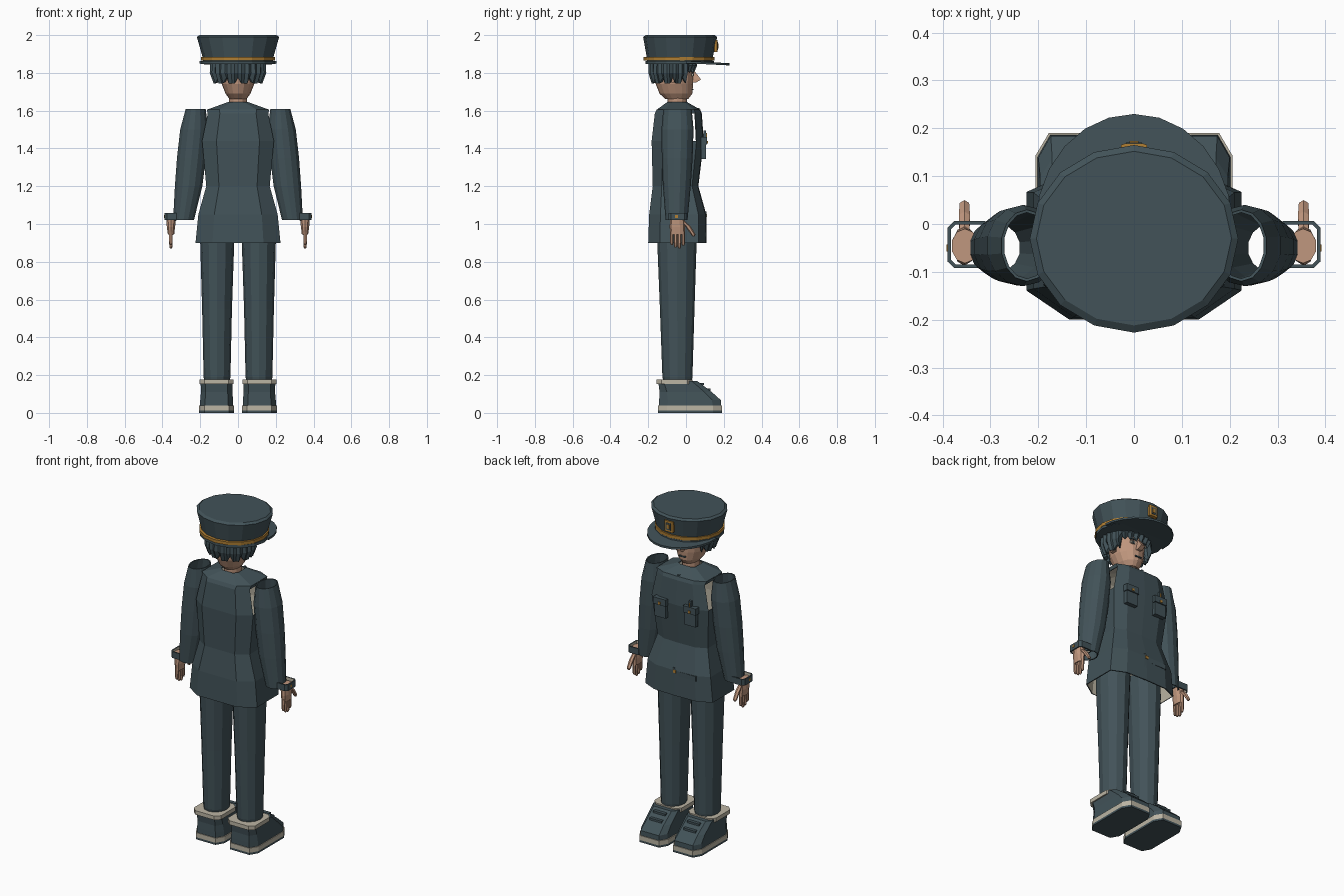
import bpy, bmesh
from math import sin, cos, pi, radians

cube = bpy.data.objects.get("Cube")
if cube:
    bpy.data.objects.remove(cube)


def material(name, rgb):
    m = bpy.data.materials.new(name)
    m.use_nodes = True
    m.diffuse_color = (*rgb, 1)
    m.node_tree.nodes["Principled BSDF"].inputs["Base Color"].default_value = (*rgb, 1)
    return m


SLATE = material("slate cloth", (0.054, 0.085, 0.098))
SKIN = material("skin", (0.53, 0.31, 0.21))
CREAM = material("cream trim", (0.50, 0.46, 0.37))
GOLD = material("gold", (0.45, 0.22, 0.035))

BOX = [(1, 1), (-1, 1), (-1, -1), (1, -1)]
CHAMFER = [(1, .72), (.7, 1), (-.7, 1), (-1, .72), (-1, -.72), (-.7, -1), (.7, -1), (1, -.72)]
COAT = [(1, .75), (.62, 1), (0, 1.03), (-.62, 1), (-1, .75), (-1, -.6), (-.6, -1), (.6, -1), (1, -.6)]


def circle(n):
    return [(sin(2 * pi * i / n), cos(2 * pi * i / n)) for i in range(n)]


def finish(name, bm, *mats):
    bmesh.ops.recalc_face_normals(bm, faces=bm.faces)
    mesh = bpy.data.meshes.new(name)
    bm.to_mesh(mesh)
    bm.free()
    for m in mats:
        mesh.materials.append(m)
    ob = bpy.data.objects.new(name, mesh)
    bpy.context.collection.objects.link(ob)
    return ob


def loft_mesh(sections, shape, bottom=True, top=True, side=1):
    """Stack copies of a unit outline; each section is (z, x0, x1, y0, y1)."""
    bm = bmesh.new()
    rings = []
    for z, x0, x1, y0, y1 in sections:
        rings.append([bm.verts.new((side * ((x0 + x1) + px * (x1 - x0)) / 2,
                                    ((y0 + y1) + py * (y1 - y0)) / 2, z)) for px, py in shape])
    n = len(shape)
    for a, b in zip(rings, rings[1:]):
        for i in range(n):
            bm.faces.new((a[i], a[(i + 1) % n], b[(i + 1) % n], b[i]))
    if bottom:
        bm.faces.new(rings[0])
    if top:
        bm.faces.new(rings[-1])
    return bm


def loft(name, sections, shape, mat, **kw):
    return finish(name, loft_mesh(sections, shape, **kw), mat)


def centred(rows):
    return [(z, -h, h, y0, y1) for z, h, y0, y1 in rows]


def block(name, x, y, z, w, d, h, mat, shape=BOX):
    return loft(name, [(z - h / 2, x - w / 2, x + w / 2, y - d / 2, y + d / 2),
                       (z + h / 2, x - w / 2, x + w / 2, y - d / 2, y + d / 2)], shape, mat)


def line(ob, thickness, offset=-1):
    mod = ob.modifiers.new("lining", "SOLIDIFY")
    mod.thickness = thickness
    mod.offset = offset
    if len(ob.data.materials) > 1:
        mod.material_offset = 1


# Jacket: open hem and armholes, cream lining
bm = loft_mesh(centred([(.9, .225, -.2, .105), (1.05, .21, -.195, .103), (1.2, .168, -.176, .062),
                        (1.44, .19, -.182, .09), (1.585, .16, -.165, .08), (1.605, .165, -.155, .072),
                        (1.645, .055, -.1, .005)]), COAT, bottom=False, top=False)
holes = [f for f in bm.faces if 1.45 < f.calc_center_median().z < 1.58
         and abs(f.calc_center_median().x) > .165 and abs(f.normal.x) >= 0
         and len({round(abs(v.co.x), 3) for v in f.verts}) == 2]
bmesh.ops.delete(bm, geom=holes, context="FACES")
line(finish("jacket", bm, SLATE, CREAM), .006)

# Jacket front details
for s in (-1, 1):
    block("chest_pocket", s * .1, .093, 1.39, .075, .025, .09, SLATE)
    block("pocket_flap", s * .1, .096, 1.44, .085, .032, .04, SLATE)
    block("pocket_button", s * .1, .113, 1.432, .014, .006, .014, GOLD)
block("pocket_pen", -.1, .1, 1.475, .014, .014, .04, SLATE)
block("pen_clip", -.1, .109, 1.47, .006, .005, .025, GOLD)
block("front_placket", .008, .101, .985, .012, .014, .16, SLATE)
block("belt_flap", -.07, .102, 1.035, .14, .01, .03, SLATE)
block("belt_button", 0, .107, 1.045, .018, .008, .018, GOLD)
block("collar_button", 0, .066, 1.61, .012, .012, .008, SLATE)

# Neck and head
loft("neck", centred([(1.6, .048, -.098, .005), (1.69, .048, -.098, .005)]), circle(12), SKIN)
loft("head", centred([(1.662, .045, -.11, .012), (1.69, .066, -.14, .033), (1.74, .086, -.16, .038),
                      (1.8, .096, -.165, .04), (1.87, .096, -.165, .04)]), circle(16), SKIN)
loft("nose", [(1.75, -.014, .014, .02, .055), (1.765, -.014, .014, .02, .08),
              (1.81, -.006, .006, .02, .045)], BOX, SKIN)
block("mouth", 0, .035, 1.712, .04, .009, .007, SLATE)
for s in (-1, 1):
    block("eye_white", s * .037, .034, 1.79, .03, .009, .015, CREAM)
    block("pupil", s * .037, .037, 1.79, .013, .009, .015, SLATE)
    block("eyebrow", s * .037, .036, 1.812, .04, .009, .009, SLATE)
    block("ear", s * .095, -.06, 1.775, .02, .035, .05, SKIN, CHAMFER)

# Hair: pleated curtain with a jagged hem, short over the forehead
bm = bmesh.new()
columns = []
count = 48
for i in range(count):
    a = 2 * pi * i / count
    fringe = cos(a) > cos(radians(48))
    ridge = 1 if i % 2 else .93
    hem = (1.80 if i % 2 else 1.825) if fringe else (1.745 if i % 4 else 1.775)
    col = []
    for z, r in ((1.86, 1), (1.80 if not fringe else 1.84, 1.02), (hem, .88)):
        col.append(bm.verts.new((.148 * r * ridge * sin(a), -.07 + .128 * r * ridge * cos(a), z)))
    columns.append(col)
for i in range(count):
    a, b = columns[i], columns[(i + 1) % count]
    for k in range(2):
        bm.faces.new((a[k], a[k + 1], b[k + 1], b[k]))
line(finish("hair", bm, SLATE), .02)

# Cap
ROUND = circle(16)
loft("cap_crown", centred([(1.85, .185, -.205, .14), (1.885, .188, -.208, .142), (1.99, .218, -.227, .165),
                           (2.0, .204, -.212, .152)]), ROUND, SLATE)
loft("cap_rim", centred([(1.847, .198, -.215, .148), (1.864, .196, -.215, .147)]), ROUND, SLATE)
loft("cap_band", centred([(1.866, .195, -.224, .15), (1.885, .196, -.225, .151)]), ROUND, GOLD)

# Visor: half disc drooping toward its tip
bm = bmesh.new()
steps = 12
rim = [(.205 * cos(pi * i / steps), .23 * sin(pi * i / steps)) for i in range(steps + 1)]
low, high = [[bm.verts.new((x, y, 1.857 - .05 * y + h)) for x, y in rim] for h in (-.006, .006)]
bm.faces.new(low)
bm.faces.new(high)
for i in range(steps + 1):
    j = (i + 1) % (steps + 1)
    bm.faces.new((low[i], low[j], high[j], high[i]))
finish("cap_visor", bm, SLATE)

# Cap badge
block("cap_badge", 0, .158, 1.942, .055, .02, .065, GOLD, CHAMFER)
block("badge_inset", 0, .167, 1.942, .034, .006, .042, SLATE)
block("badge_centre", 0, .17, 1.942, .018, .006, .025, GOLD)

for s in (-1, 1):
    # Sleeve: open tube leaning outward
    sleeve = loft("sleeve", [(1.02, .232, .345, -.108, .008), (1.2, .187, .336, -.122, .025),
                             (1.35, .168, .325, -.128, .035), (1.5, .155, .308, -.13, .04),
                             (1.61, .17, .278, -.12, .03)],
                  circle(14), SLATE, bottom=False, top=False, side=s)
    line(sleeve, .006)
    # Cuff: open chamfered ring with cream lining
    bm = loft_mesh([(1.02, .298, .39, -.092, .006), (1.058, .298, .39, -.092, .006)],
                   CHAMFER, bottom=False, top=False, side=s)
    cuff = finish("cuff", bm, SLATE, CREAM)
    line(cuff, .008)
    block("cuff_button", s * .388, -.05, 1.04, .008, .014, .014, GOLD)
    # Hand
    loft("palm", [(.945, .337, .372, -.083, -.006), (.985, .332, .378, -.087, -.004),
                  (1.045, .325, .382, -.082, -.01)], circle(10), SKIN, side=s)
    for k, tip in enumerate((.89, .875, .87, .885)):
        y = -.075 + .02 * k
        loft("finger", [(tip, .349, .361, y - .005, y + .005), (tip + .01, .346, .365, y - .009, y + .009),
                        (.96, .344, .367, y - .0095, y + .0095)], circle(6), SKIN, side=s)
    loft("thumb", [(.935, .347, .362, .034, .046), (.945, .343, .366, .026, .05),
                   (.985, .341, .368, -.002, .026), (1.015, .343, .366, -.03, -.005)],
         circle(6), SKIN, side=s)

    # Trouser leg
    loft("trouser_leg", [(.16, .046, .178, -.118, .03), (.19, .04, .182, -.125, .034),
                         (.55, .032, .19, -.138, .045), (.9, .02, .2, -.152, .056),
                         (1.0, .012, .2, -.155, .056)], circle(12), SLATE, side=s)
    # Shoe
    loft("shoe_upper", [(.035, .025, .202, -.143, .186), (.068, .026, .2, -.142, .184),
                        (.11, .03, .196, -.14, .137), (.168, .03, .198, -.147, .06)],
         CHAMFER, SLATE, side=s)
    for name, z0, z1, mat in (("outsole", 0, .012, SLATE), ("sole_welt", .012, .04, CREAM)):
        loft(name, [(z0, .02, .206, -.147, .19), (z1, .02, .206, -.147, .19)], CHAMFER, mat, side=s)
    loft("shoe_collar", [(.152, .023, .205, -.155, .035), (.176, .023, .205, -.155, .035)],
         CHAMFER, CREAM, side=s)
    for k in range(2):
        block("shoe_lace", s * .113, .085 + .035 * k, .153 - .03 * k, .08, .02, .012, SLATE)
